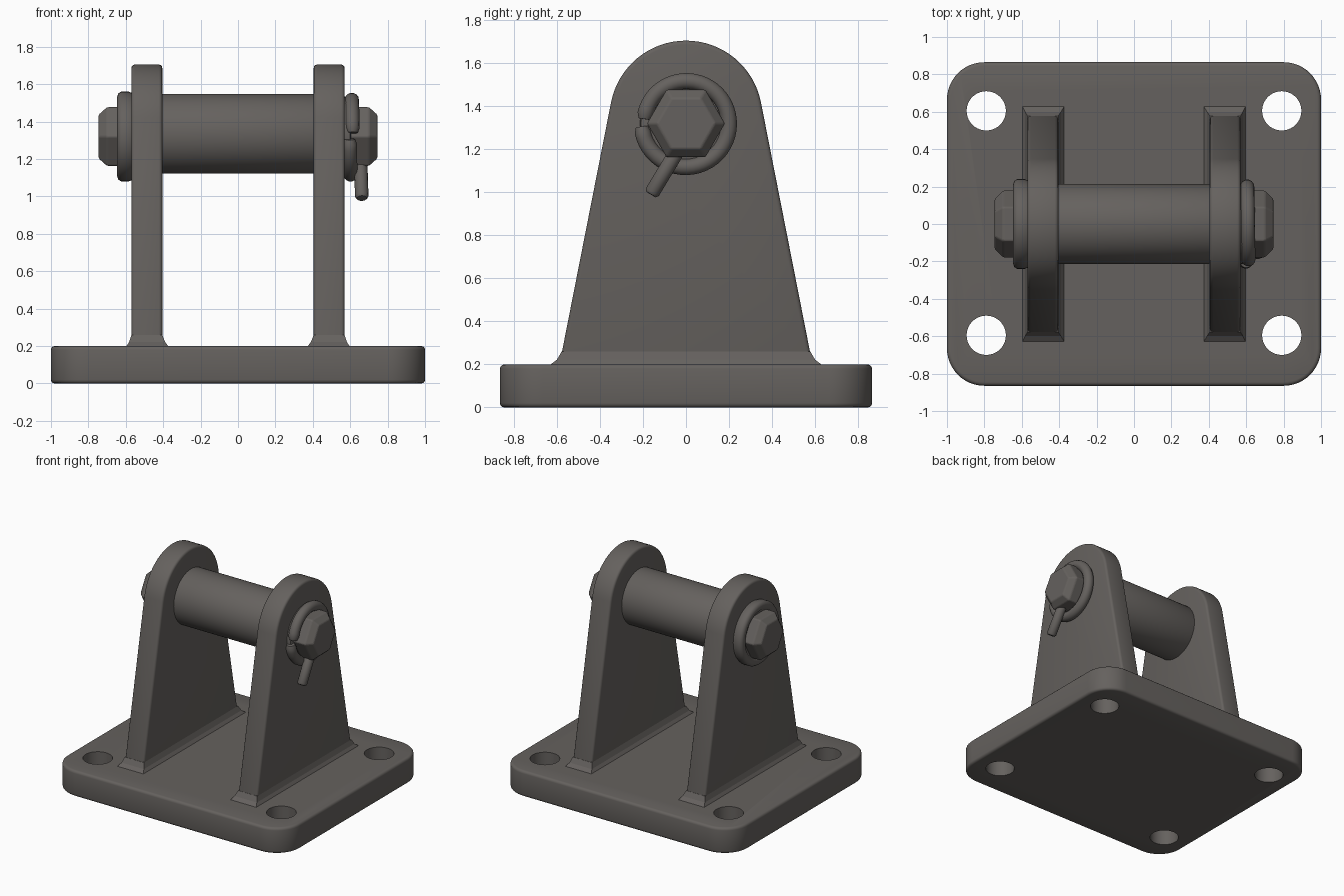
import bpy, bmesh, math
from math import sin, cos, pi, radians
from mathutils import Vector

cube = bpy.data.objects.get("Cube")
if cube:
    bpy.data.objects.remove(cube, do_unlink=True)

AXIS_Z = 1.32

steel = bpy.data.materials.new("dark grey steel")
steel.use_nodes = True
steel.diffuse_color = (0.13, 0.12, 0.112, 1)
bsdf = next(n for n in steel.node_tree.nodes if n.type == 'BSDF_PRINCIPLED')
bsdf.inputs["Base Color"].default_value = steel.diffuse_color


def finish(name, bm):
    bmesh.ops.recalc_face_normals(bm, faces=bm.faces)
    mesh = bpy.data.meshes.new(name)
    bm.to_mesh(mesh)
    bm.free()
    mesh.materials.append(steel)
    obj = bpy.data.objects.new(name, mesh)
    bpy.context.collection.objects.link(obj)
    return obj


def activate(obj):
    bpy.ops.object.select_all(action='DESELECT')
    obj.select_set(True)
    bpy.context.view_layer.objects.active = obj


def smooth(obj, angle=35):
    activate(obj)
    bpy.ops.object.shade_smooth_by_angle(angle=radians(angle))


def bevel(obj, width):
    mod = obj.modifiers.new("rounded edges", 'BEVEL')
    mod.width = width
    mod.segments = 3
    mod.limit_method = 'ANGLE'
    mod.angle_limit = radians(40)
    activate(obj)
    bpy.ops.object.modifier_apply(modifier=mod.name)


def loft(name, rings):
    """Skin a list of equal-length point loops and cap both ends."""
    bm = bmesh.new()
    loops = [[bm.verts.new(p) for p in ring] for ring in rings]
    n = len(loops[0])
    for a, b in zip(loops, loops[1:]):
        for i in range(n):
            j = (i + 1) % n
            bm.faces.new((a[i], a[j], b[j], b[i]))
    bm.faces.new(loops[0])
    bm.faces.new(loops[-1])
    return finish(name, bm)


def lathe_x(name, profile, sides=48):
    """Solid around the pin axis from (x, radius) pairs."""
    return loft(name, [[(x, r * cos(2 * pi * i / sides), AXIS_Z + r * sin(2 * pi * i / sides))
                        for i in range(sides)] for x, r in profile])


# Base plate: rounded rectangle with four bolt holes
def plate_ring(z):
    pts = []
    for k, (sx, sy) in enumerate([(1, 1), (-1, 1), (-1, -1), (1, -1)]):
        for i in range(13):
            a = k * pi / 2 + i * pi / 24
            pts.append((sx * 0.8 + 0.2 * cos(a), sy * 0.665 + 0.2 * sin(a), z))
    return pts


plate = loft("base_plate", [plate_ring(0), plate_ring(0.2)])
bevel(plate, 0.02)
for sx in (-1, 1):
    for y in (-0.595, 0.605):
        bpy.ops.mesh.primitive_cylinder_add(vertices=40, radius=0.105, depth=1,
                                            location=(sx * 0.79, y, 0.1))
        cutter = bpy.context.object
        cutter.hide_render = True
        mod = plate.modifiers.new("hole", 'BOOLEAN')
        mod.operation = 'DIFFERENCE'
        mod.solver = 'EXACT'
        mod.object = cutter
        activate(plate)
        bpy.ops.object.modifier_apply(modifier=mod.name)
        bpy.data.objects.remove(cutter, do_unlink=True)
smooth(plate)

# Upright ears: tapered sides running tangent into a round top
tilt = radians(11.5)
ear_outline = [(-0.59, 0.19), (0.59, 0.19)]
for i in range(33):
    a = tilt + (pi - 2 * tilt) * i / 32
    ear_outline.append((0.355 * cos(a), 1.35 + 0.355 * sin(a)))


def skirt_ring(x0, x1, y, z):
    return [(x0, -y, z), (x1, -y, z), (x1, y, z), (x0, y, z)]


for side, s in (("left", 1), ("right", -1)):
    ear = loft(side + "_ear", [[(s * x, y, z) for y, z in ear_outline] for x in (0.405, 0.57)])
    bevel(ear, 0.018)
    smooth(ear)
    # Weld flare where the ear meets the plate
    loft(side + "_weld_flare", [skirt_ring(s * 0.37, s * 0.6, 0.635, 0.195),
                                skirt_ring(s * 0.39, s * 0.582, 0.6, 0.222),
                                skirt_ring(s * 0.405, s * 0.57, 0.578, 0.26)])

    # Hexagonal pin head with a chamfered end
    def hex_ring(x, r):
        return [(s * x, r * cos(i * pi / 3), AXIS_Z + r * sin(i * pi / 3)) for i in range(6)]
    head = loft(side + "_hex_head", [hex_ring(0.57, 0.181), hex_ring(0.7, 0.181),
                                     hex_ring(0.745, 0.135)])
    bevel(head, 0.008)

# Roller between the ears
roller = lathe_x("roller", [(-0.42, 0.205), (-0.4, 0.213), (0.4, 0.213), (0.42, 0.205)], 64)
roller.location.z = 0.015
smooth(roller)

# Rounded washer under the right head
washer = lathe_x("right_washer", [(-0.56, 0.23), (-0.585, 0.24), (-0.625, 0.24),
                                  (-0.64, 0.23), (-0.647, 0.21), (-0.64, 0.185),
                                  (-0.625, 0.17)])
smooth(washer, 60)

# Thin washer and split spring ring under the left head
inner = lathe_x("left_washer", [(0.56, 0.215), (0.6, 0.21), (0.605, 0.2)])
smooth(inner)


def tube(name, path, radius, sides=14):
    """Round bar swept along a path with rounded-off tips."""
    rings = []
    pts = [Vector(p) for p in path]
    for i, p in enumerate(pts):
        t = (pts[min(i + 1, len(pts) - 1)] - pts[max(i - 1, 0)]).normalized()
        u = Vector((1, 0, 0))
        u = (u - t * u.dot(t)).normalized()
        v = t.cross(u)
        r = radius * (0.75 if i in (0, len(pts) - 1) else 1)
        rings.append([p + r * (u * cos(2 * pi * k / sides) + v * sin(2 * pi * k / sides))
                      for k in range(sides)])
    obj = loft(name, rings)
    smooth(obj, 50)
    return obj


ring_path = []
for i in range(49):
    f = i / 48
    a = radians(-176 + 350 * f)
    r = 0.206 - 0.012 * f
    ring_path.append((0.598 + 0.014 * f, r * cos(a), AXIS_Z + r * sin(a)))
tube("split_ring", ring_path, 0.038)

# Locking pin tail hanging from the left head
start, end = Vector((0.655, -0.03, 1.21)), Vector((0.662, -0.163, 0.99))
tube("locking_pin", [start.lerp(end, f) for f in (0, 0.06, 0.95, 1)], 0.036)
